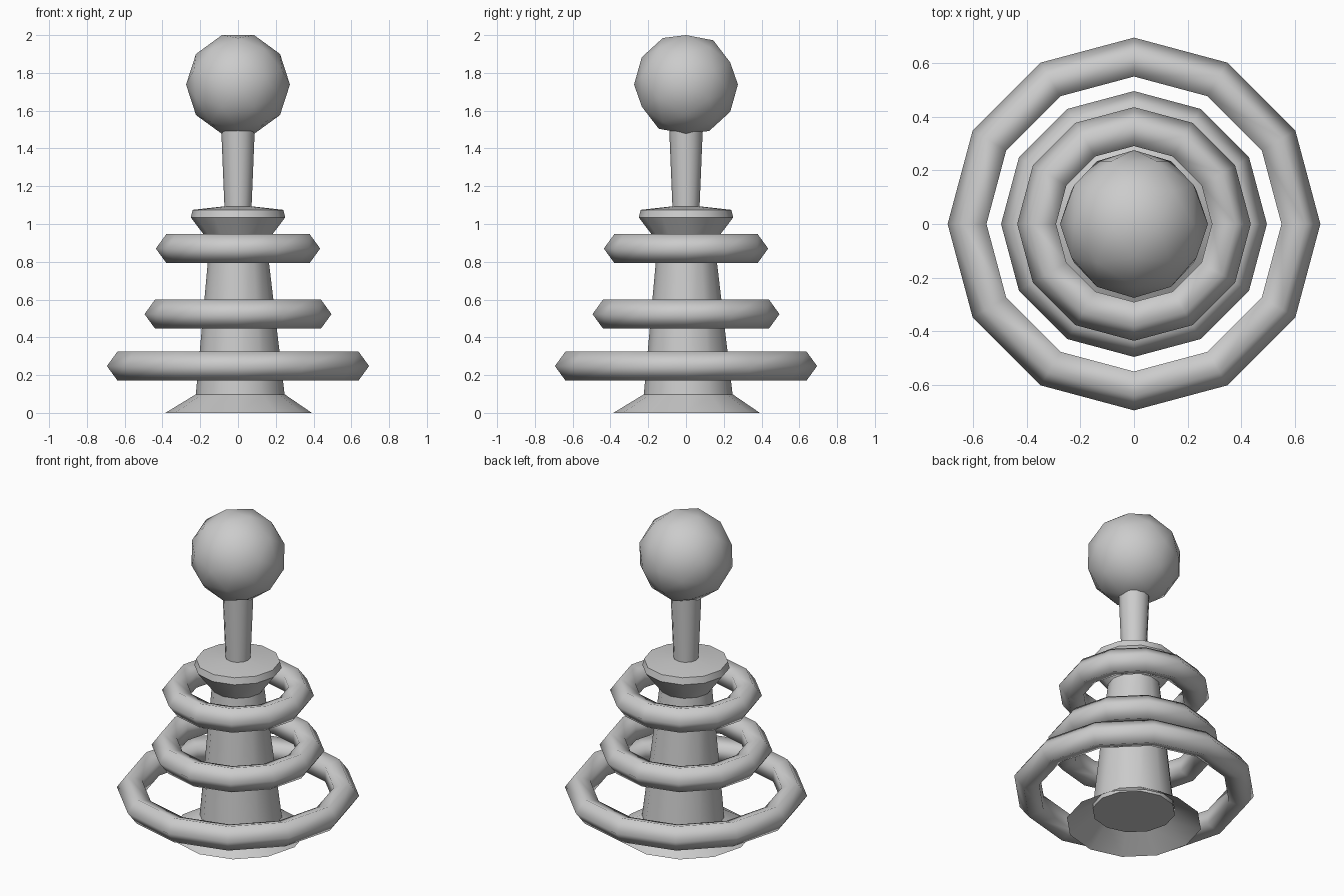
import bpy
import bmesh
import math
from mathutils import Matrix

cube = bpy.data.objects.get("Cube")
if cube:
    bpy.data.objects.remove(cube, do_unlink=True)

SIDES = 12

grey = bpy.data.materials.new("plain_grey")
grey.diffuse_color = (0.6, 0.6, 0.6, 1)
grey.use_nodes = True
grey.node_tree.nodes["Principled BSDF"].inputs["Base Color"].default_value = (0.6, 0.6, 0.6, 1)


def finish(name, bm, angle):
    """Turn a bmesh into a smooth shaded grey object."""
    bmesh.ops.recalc_face_normals(bm, faces=bm.faces)
    mesh = bpy.data.meshes.new(name)
    bm.to_mesh(mesh)
    bm.free()
    mesh.materials.append(grey)
    ob = bpy.data.objects.new(name, mesh)
    bpy.context.collection.objects.link(ob)
    bpy.ops.object.select_all(action='DESELECT')
    ob.select_set(True)
    bpy.context.view_layer.objects.active = ob
    bpy.ops.object.shade_smooth_by_angle(angle=math.radians(angle))
    return ob


def circle(i, n):
    a = 2 * math.pi * i / n
    return math.cos(a), math.sin(a)


def loft(name, rings, capped=True):
    """Join rings given as (height, radius, sideways shift in x and y)."""
    bm = bmesh.new()
    loops = []
    for z, r, s in rings:
        pts = [circle(i, SIDES) for i in range(SIDES)]
        loops.append([bm.verts.new((s + r * c, s + r * d, z)) for c, d in pts])
    for low, high in zip(loops, loops[1:]):
        for i in range(SIDES):
            j = (i + 1) % SIDES
            bm.faces.new((low[i], low[j], high[j], high[i]))
    if capped:
        bm.faces.new(loops[0])
        bm.faces.new(loops[-1])
    return finish(name, bm, 35)


def hoop(name, z, major, minor=0.08, section=5):
    """Floating ring with a five-sided section pointing outwards."""
    bm = bmesh.new()
    loops = []
    for i in range(SIDES):
        c, s = circle(i, SIDES)
        loop = []
        for k in range(section):
            u, v = circle(k, section)
            r = major + minor * u
            loop.append(bm.verts.new((r * c, r * s, z + minor * v)))
        loops.append(loop)
    for i in range(SIDES):
        a, b = loops[i], loops[(i + 1) % SIDES]
        for k in range(section):
            m = (k + 1) % section
            bm.faces.new((a[k], b[k], b[m], a[m]))
    return finish(name, bm, 180)


# Open flared foot and the tapering body, whose end shows inside the foot
loft("flared_foot", [(0, 0.388, 0.003), (0.097, 0.237, 0.012)], capped=False)
loft("body_column", [(0.07, 0.238, 0.012), (0.94, 0.147, 0)])

# Collar with a bevelled, slightly domed top, and the neck
loft("collar", [(0.90, 0.148, 0), (1.035, 0.25, 0), (1.075, 0.24, 0), (1.095, 0.06, 0)])
loft("neck", [(1.07, 0.071, 0), (1.53, 0.09, 0)])

# Three floating rings
hoop("lower_ring", 0.248, 0.614)
hoop("middle_ring", 0.523, 0.415)
hoop("upper_ring", 0.870, 0.355)

# Faceted ball, its pole pointing forwards
bm = bmesh.new()
turn = Matrix(((0, -1, 0, 0), (0, 0, -1, 0), (1, 0, 0, 1.7385), (0, 0, 0, 1)))
bmesh.ops.create_icosphere(bm, subdivisions=2, radius=0.275, matrix=turn)
finish("ball_top", bm, 40)
